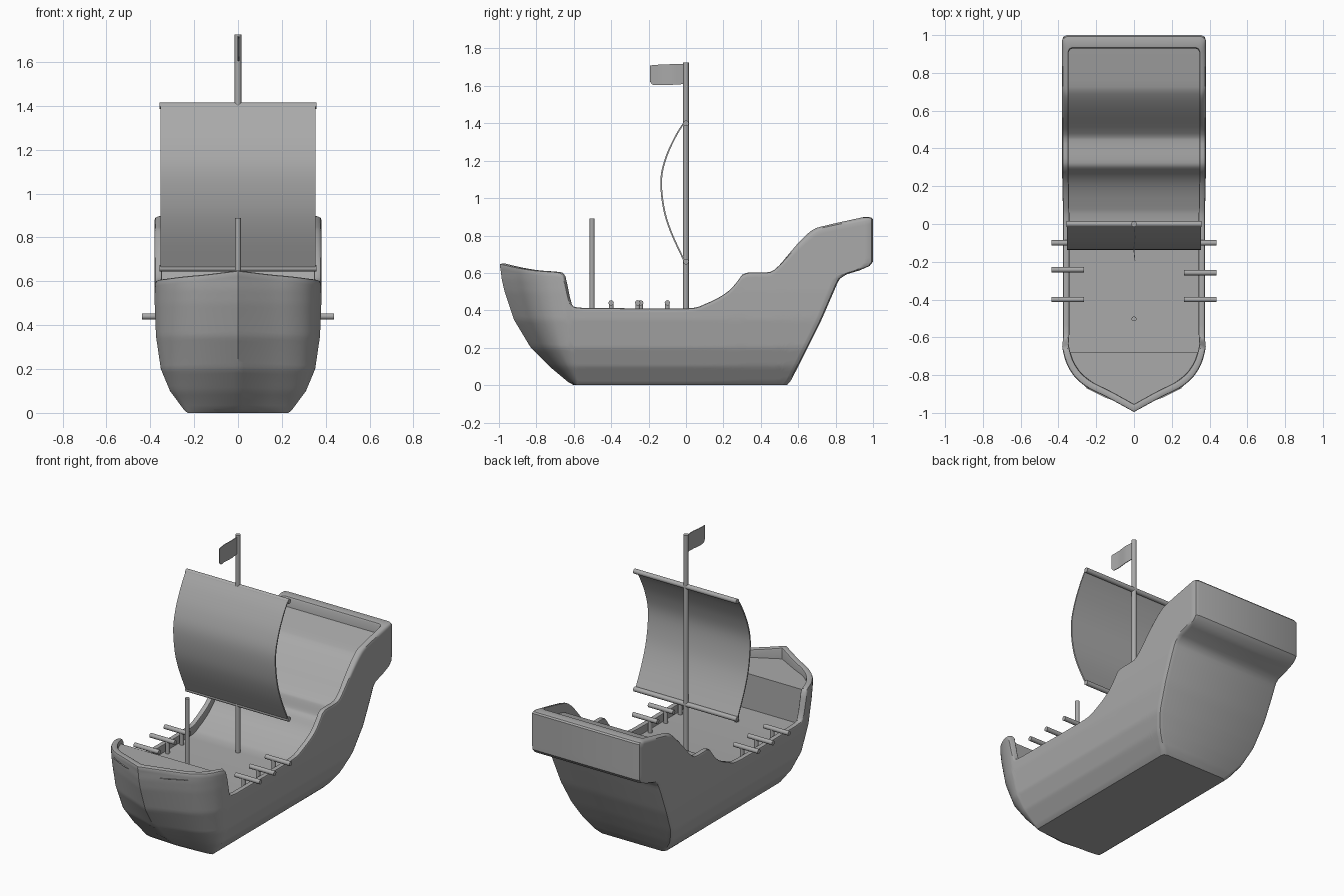
import bpy, bmesh, math
from mathutils import Vector

old = bpy.data.objects.get("Cube")
if old:
    bpy.data.objects.remove(old, do_unlink=True)

grey = bpy.data.materials.new("plain grey")
grey.use_nodes = True
GREY = (0.4, 0.4, 0.4, 1)
grey.diffuse_color = GREY
grey.node_tree.nodes["Principled BSDF"].inputs["Base Color"].default_value = GREY


def finish(name, bm, angle=35):
    bmesh.ops.recalc_face_normals(bm, faces=bm.faces)
    mesh = bpy.data.meshes.new(name)
    bm.to_mesh(mesh)
    bm.free()
    mesh.materials.append(grey)
    ob = bpy.data.objects.new(name, mesh)
    bpy.context.collection.objects.link(ob)
    bpy.ops.object.select_all(action='DESELECT')
    bpy.context.view_layer.objects.active = ob
    ob.select_set(True)
    bpy.ops.object.shade_smooth_by_angle(angle=math.radians(angle))


def loft(name, rings, cap_last=True):
    """Skin closed rings and cap the ends."""
    bm = bmesh.new()
    rows = [[bm.verts.new(p) for p in ring] for ring in rings]
    n = len(rows[0])
    for a, b in zip(rows, rows[1:]):
        for i in range(n):
            j = (i + 1) % n
            bm.faces.new((a[i], a[j], b[j], b[i]))
    bm.faces.new(rows[0])
    if cap_last:
        bm.faces.new(rows[-1])
    finish(name, bm)


def rod(name, a, b, r, sides=16):
    a, b = Vector(a), Vector(b)
    bm = bmesh.new()
    bmesh.ops.create_cone(bm, cap_ends=True, segments=sides, radius1=r, radius2=r,
                          depth=(b - a).length)
    turn = (b - a).to_track_quat('Z', 'Y')
    for v in bm.verts:
        v.co = turn @ v.co + (a + b) / 2
    finish(name, bm)


def spline(pts, steps=4):
    """Catmull-Rom curve through tuples of any length."""
    out = []
    p = [pts[0]] + pts + [pts[-1]]
    for a, b, c, d in zip(p, p[1:], p[2:], p[3:]):
        for s in range(steps):
            t = s / steps
            out.append(tuple(0.5 * (2*v + (w-u)*t + (2*u-5*v+4*w-x)*t*t + (3*v-u-3*w+x)*t**3)
                             for u, v, w, x in zip(a, b, c, d)))
    return out + [pts[-1]]


def lookup(table, key):
    """Linear interpolation in rows sorted by their first value."""
    key = min(max(key, table[0][0]), table[-1][0])
    for a, b in zip(table, table[1:]):
        if key <= b[0]:
            t = (key - a[0]) / (b[0] - a[0])
            return [u + (v - u) * t for u, v in zip(a[1:], b[1:])]


# Hull levels: height, half width, bow tip, bow shoulder, stern
LEVELS = [(0, .23, -.60, -.58, .54), (.012, .245, -.625, -.58, .555), (.1, .31, -.73, -.6, .6),
          (.2, .352, -.83, -.62, .65), (.35, .374, -.92, -.635, .725), (.5, .38, -.97, -.645, .79),
          (.565, .38, -.985, -.65, .818), (.59, .38, -.988, -.65, .85), (.61, .38, -.99, -.65, .92),
          (.635, .38, -.995, -.65, .98), (.66, .38, -1, -.65, 1), (.95, .38, -1, -.65, 1)]
# Bow curve: share of half width, share of bow depth
BOW = spline([(1, 0), (.975, .14), (.92, .31), (.81, .49), (.64, .64), (.38, .78), (0, 1)], 4)
# Rail height along the ship
SHEER = [(-1, .65), (-.9, .628), (-.8, .613), (-.68, .603), (-.655, .575), (-.625, .45),
         (-.59, .416), (-.4, .412), (0, .41), (.1, .433), (.2, .483), (.26, .535), (.3, .59),
         (.34, .602), (.43, .603), (.48, .622), (.6, .748), (.69, .825), (.76, .85), (1, .898)]
SHEER = spline(SHEER, 3)
AFT, FORE = .5, -.4      # between these the side columns stand upright


def at_stern(inset, drop):
    return lambda z, w, tip, sh, stern: (w - inset, stern - drop)


def aft_side(g):
    return lambda z, w, tip, sh, stern: (w, AFT + (stern - .025 - AFT) * g)


def mid_side(g):
    return lambda z, w, tip, sh, stern: (w, AFT + (FORE - AFT) * g)


def fore_side(g):
    return lambda z, w, tip, sh, stern: (w, FORE + (sh - FORE) * g)


def bow(a, d):
    return lambda z, w, tip, sh, stern: (w * a, sh + (tip - sh) * d)


columns = [at_stern(.025, 0), at_stern(.007, .007)]
columns += [aft_side(1 - k / 24) for k in range(24)]
columns += [mid_side(k / 36) for k in range(36)]
columns += [fore_side(k / 24) for k in range(24)]
columns += [bow(a, d) for a, d in BOW]


def place(column, z):
    x, y = column(z, *lookup(LEVELS, z))
    return x, y, z


def trim(column):
    """Height at which a column meets the rail."""
    lo, hi = .2, .95
    for _ in range(30):
        mid = (lo + hi) / 2
        if mid < lookup(SHEER, place(column, mid)[1])[0]:
            lo = mid
        else:
            hi = mid
    return lo


def inner(x, y):
    """Inside edge of the rail opposite an outer point."""
    if y < -.5:
        y = -.5 + (y + .5) * .91
    elif y > .5:
        y = .5 + (y - .5) * .86
    return x * .91, y


def mirrored(ring):
    return ring + [(-x, y, z) for x, y, z in ring[-2::-1]]


def floor_depth(y):
    """Bottom of the inner wall, just below the deck."""
    if y < -.7:
        return .56
    return .34 if y < 0 else lookup(SHEER, y)[0] - .08


# Hull: outer skin, rounded rail, inner wall
tops = [trim(c) for c in columns]
LIP = .012
shares = [0] + [.03 + .97 * k / 38 for k in range(39)]
rings = [mirrored([place(c, s * (top - LIP)) for c, top in zip(columns, tops)]) for s in shares]
for share, drop in ((.1, .003), (.3, 0), (.75, 0), (.93, .003), (1, LIP), (1, None)):
    ring = []
    for c, top in zip(columns, tops):
        x, y, z = place(c, top)
        xi, yi = inner(x, y)
        z = floor_depth(yi) if drop is None else top - drop
        ring.append((x + (xi - x) * share, y + (yi - y) * share, z))
    rings.append(mirrored(ring))
loft("hull", rings, cap_last=False)

# Stepped deck inside the rail
PLAN = [(-.965, .01), (-.92, .15), (-.87, .25), (-.82, .295), (-.75, .33), (-.68, .35), (-.5, .355), (.95, .355)]
floor = [(y, .58) for y in (-.965, -.92, -.87, -.82, -.75, -.68)] + [(-.679, .36), (-.5, .36)]
floor += [(y, z - .05) for y, z in SHEER if -.02 < y < .92] + [(.95, .838)]
bm = bmesh.new()
rows = []
for y, z in floor:
    half = lookup(PLAN, y)[0]
    rows.append([bm.verts.new((x, y, z)) for x in (-half, half)])
for a, b in zip(rows, rows[1:]):
    bm.faces.new((a[0], a[1], b[1], b[0]))
finish("deck", bm)

# Masts and yards
rod("main_mast", (0, 0, .34), (0, 0, 1.725), .015)
rod("fore_mast", (0, -.502, .34), (0, -.502, .89), .013)
for name, z in (("upper_yard", 1.4), ("lower_yard", .66)):
    rod(name, (-.357, 0, z), (.357, 0, z), .015)

# Billowing sail
belly = spline([(-.012, 1.408), (-.06, 1.33), (-.11, 1.22), (-.137, 1.1), (-.124, .95),
                (-.085, .82), (-.014, .665)], 5)
section = belly + [(y + .009, z) for y, z in reversed(belly)]
loft("sail", [[(x, y, z) for y, z in section] for x in (-.354, .354)])

# Gently waving flag: distance along, sideways wave, bottom, top
wave = spline([(-.01, 0, 1.61, 1.716), (-.07, .005, 1.606, 1.716), (-.13, 0, 1.605, 1.714),
               (-.175, .003, 1.605, 1.711), (-.193, .005, 1.625, 1.708)], 4)
loop = [(.002, p) for p in wave] + [(-.002, p) for p in reversed(wave)]
loft("flag", [[(p[1] + off, p[0], p[k]) for off, p in loop] for k in (2, 3)])

# Short rods resting on posts along both rails
for side, label in ((1, "left"), (-1, "right")):
    for i, y in enumerate((-.1, -.25 - .008 * side, -.4)):
        rod(f"rail_rod_{label}_{i + 1}", (side * .265, y, .44), (side * .437, y, .44), .014)
        rod(f"rail_post_{label}_{i + 1}", (side * .32, y, .35), (side * .32, y, .44), .013)
